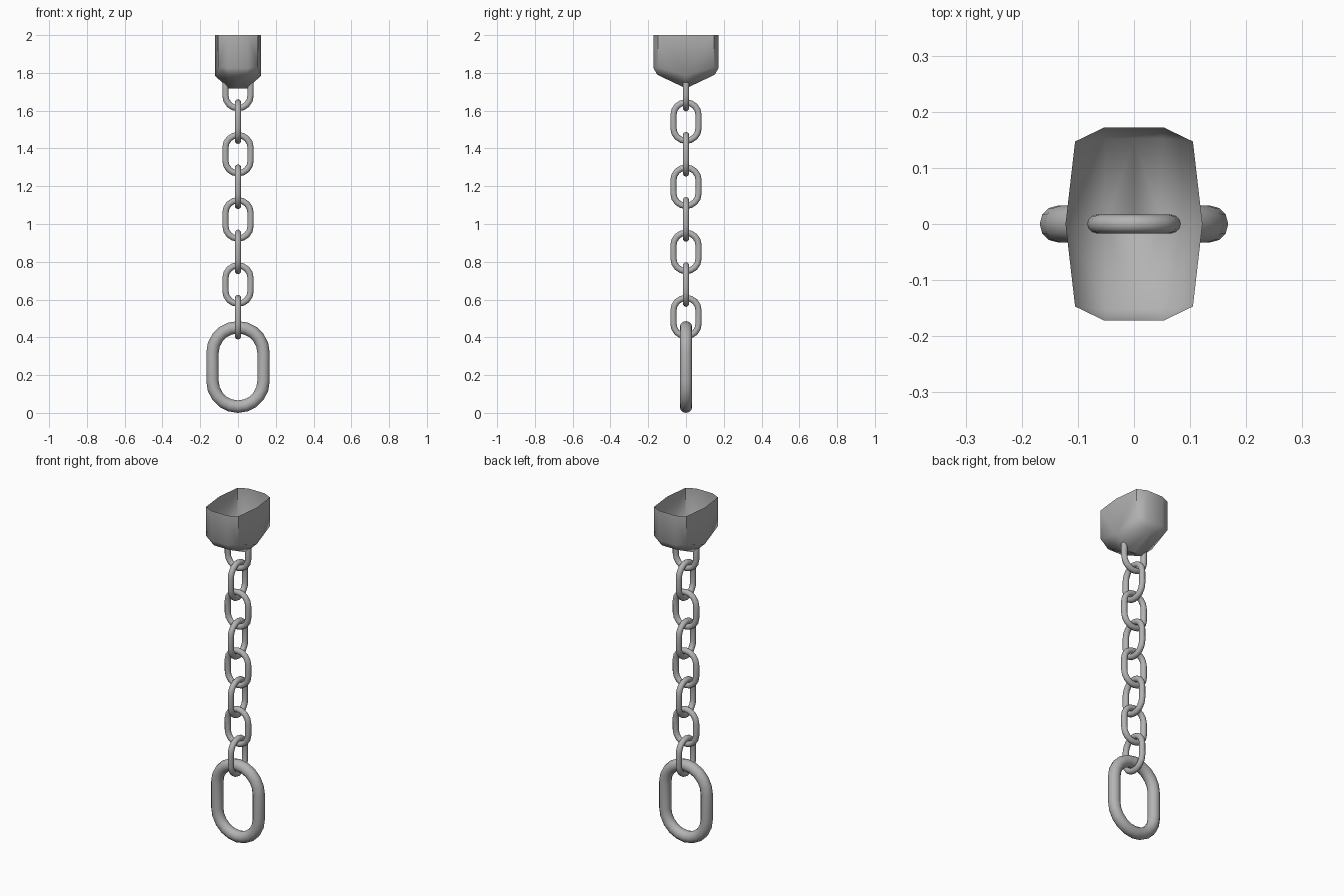
import bpy, bmesh
from math import sin, cos, pi, radians
from mathutils import Vector

cube = bpy.data.objects.get("Cube")
if cube:
    bpy.data.objects.remove(cube)

# Single grey metal
metal = bpy.data.materials.new("grey metal")
metal.use_nodes = True
GREY = (0.45, 0.45, 0.45, 1)
metal.diffuse_color = GREY
metal.node_tree.nodes["Principled BSDF"].inputs["Base Color"].default_value = GREY


def finish(bm, name, angle):
    bmesh.ops.recalc_face_normals(bm, faces=bm.faces)
    mesh = bpy.data.meshes.new(name)
    bm.to_mesh(mesh)
    bm.free()
    mesh.materials.append(metal)
    obj = bpy.data.objects.new(name, mesh)
    bpy.context.collection.objects.link(obj)
    bpy.ops.object.select_all(action="DESELECT")
    obj.select_set(True)
    bpy.context.view_layer.objects.active = obj
    bpy.ops.object.shade_smooth_by_angle(angle=radians(angle))
    return obj


def link(name, z, half_width, half_height, tube, sideways=False, arc=8, sides=12):
    """Sweep a round tube along an upright stadium-shaped loop."""
    bend = half_width - tube
    straight = half_height - half_width
    bm = bmesh.new()
    rings = []
    for end in (0, 1):
        for i in range(arc + 1):
            a = pi * end + pi * i / arc
            out = Vector((cos(a), 0, sin(a)))
            centre = out * bend + Vector((0, 0, straight * (1 - 2 * end)))
            ring = []
            for j in range(sides):
                b = 2 * pi * j / sides
                p = centre + tube * (out * cos(b) + Vector((0, sin(b), 0)))
                if sideways:
                    p.x, p.y = -p.y, p.x
                ring.append(bm.verts.new((p.x, p.y, p.z + z)))
            rings.append(ring)
    for k, ring in enumerate(rings):
        nxt = rings[(k + 1) % len(rings)]
        for j in range(sides):
            n = (j + 1) % sides
            bm.faces.new((ring[j], ring[n], nxt[n], nxt[j]))
    return finish(bm, name, 60)


# Large pull ring at the bottom
link("pull_ring", 0.243, 0.168, 0.243, 0.033, arc=10)

# Chain of alternating links
for i in range(8):
    link(f"chain_link_{i + 1}", 0.507 + 0.1725 * i, 0.083, 0.118, 0.0165,
         sideways=i % 2 == 0)

# Open-topped bracket: one quarter of the shell, mirrored both ways
TOP = 2.0
side = (0.122, 0, 1.785)
corner = (0.105, 0.147, 1.83)
end = (0.053, 0.172, 1.825)
end_mid = (0, 0.172, 1.825)
keel = (0.05, 0, 1.718)
keel_end = (0.05, 0.152, 1.79)
keel_mid = (0, 0, 1.718)
keel_end_mid = (0, 0.152, 1.79)


def raised(p):
    return (p[0], p[1], TOP)


faces = [(p, q, raised(q), raised(p))
         for p, q in ((side, corner), (corner, end), (end, end_mid))]
faces += [(side, keel, keel_end, corner), (corner, keel_end, end),
          (end, keel_end, keel_end_mid, end_mid),
          (keel, keel_mid, keel_end_mid, keel_end)]
bm = bmesh.new()
for sx in (1, -1):
    for sy in (1, -1):
        for f in faces:
            bm.faces.new([bm.verts.new((x * sx, y * sy, z)) for x, y, z in f])
bmesh.ops.remove_doubles(bm, verts=bm.verts, dist=0.0005)
finish(bm, "bracket_cup", 50)
